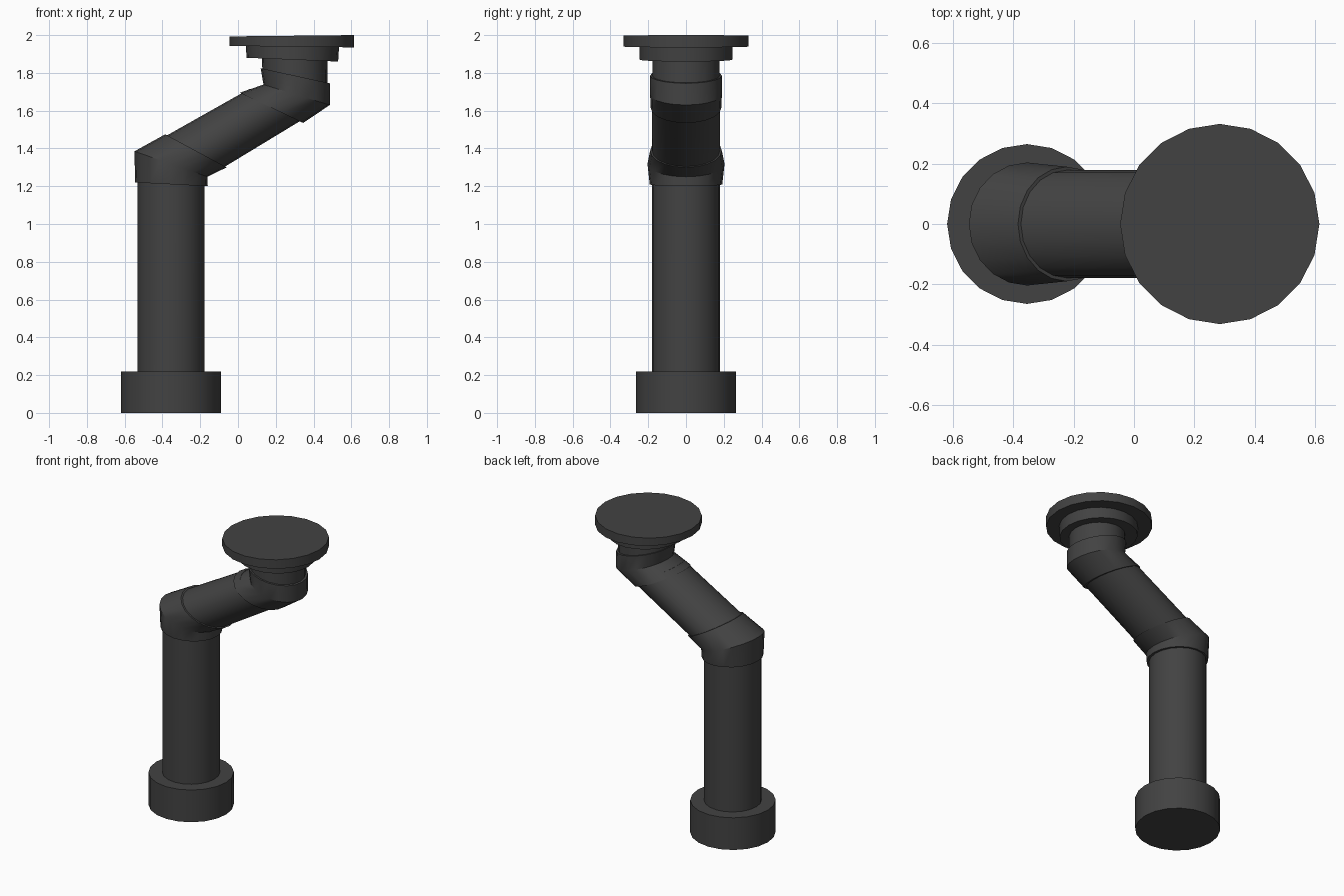
import bpy, bmesh, math

if "Cube" in bpy.data.objects:
    bpy.data.objects.remove(bpy.data.objects["Cube"])

SIDES = 20
mat = bpy.data.materials.new("dark grey metal")
mat.diffuse_color = (0.055, 0.055, 0.055, 1)
mat.use_nodes = True
mat.node_tree.nodes["Principled BSDF"].inputs["Base Color"].default_value = mat.diffuse_color


def tube(name, rings):
    """Capped tube through elliptical rings, each given by its left and right
    rim points in the front view and its half depth: (xl, zl, xr, zr, ry)."""
    bm = bmesh.new()
    loops = []
    for xl, zl, xr, zr, ry in rings:
        cx, cz, hx, hz = (xl + xr) / 2, (zl + zr) / 2, (xr - xl) / 2, (zr - zl) / 2
        loop = []
        for i in range(SIDES):
            a = 2 * math.pi * i / SIDES
            c = math.cos(a)
            loop.append(bm.verts.new((cx + hx * c, ry * math.sin(a), cz + hz * c)))
        loops.append(loop)
    for lo, hi in zip(loops, loops[1:]):
        for i in range(SIDES):
            j = (i + 1) % SIDES
            bm.faces.new((lo[i], lo[j], hi[j], hi[i]))
    bm.faces.new(loops[0][::-1])
    bm.faces.new(loops[-1])
    bmesh.ops.recalc_face_normals(bm, faces=bm.faces)
    me = bpy.data.meshes.new(name)
    bm.to_mesh(me)
    bm.free()
    me.materials.append(mat)
    ob = bpy.data.objects.new(name, me)
    bpy.context.collection.objects.link(ob)
    bpy.ops.object.select_all(action='DESELECT')
    ob.select_set(True)
    bpy.context.view_layer.objects.active = ob
    bpy.ops.object.shade_smooth_by_angle(angle=math.radians(25))
    return ob


# foot collar and upright pipe
tube("base_collar", [(-0.62, 0, -0.09, 0, 0.265), (-0.62, 0.22, -0.09, 0.22, 0.265)])
tube("upright_pipe", [(-0.533, 0.2, -0.177, 0.2, 0.18), (-0.533, 1.26, -0.177, 1.24, 0.18)])

# lower elbow
tube("lower_elbow", [(-0.545, 1.22, -0.16, 1.2, 0.192),
                     (-0.548, 1.385, -0.162, 1.25, 0.204),
                     (-0.385, 1.475, -0.06, 1.30, 0.19)])

# slanted pipe between the elbows
tube("slanted_pipe", [(-0.41, 1.45, -0.1, 1.285, 0.179),
                      (0.06, 1.715, 0.37, 1.57, 0.179)])

# upper elbow
tube("upper_elbow", [(0.01, 1.695, 0.345, 1.535, 0.187),
                     (0.135, 1.738, 0.486, 1.63, 0.19),
                     (0.12, 1.825, 0.486, 1.745, 0.19)])

# outlet neck, flange and cap disc
tube("outlet_neck", [(0.13, 1.76, 0.473, 1.7, 0.178), (0.127, 1.89, 0.473, 1.88, 0.178)])
tube("flange", [(0.045, 1.88, 0.53, 1.86, 0.245), (0.042, 1.945, 0.535, 1.94, 0.245)])
tube("cap_disc", [(-0.046, 1.943, 0.615, 1.935, 0.332), (-0.046, 1.993, 0.615, 2.0, 0.332)])
